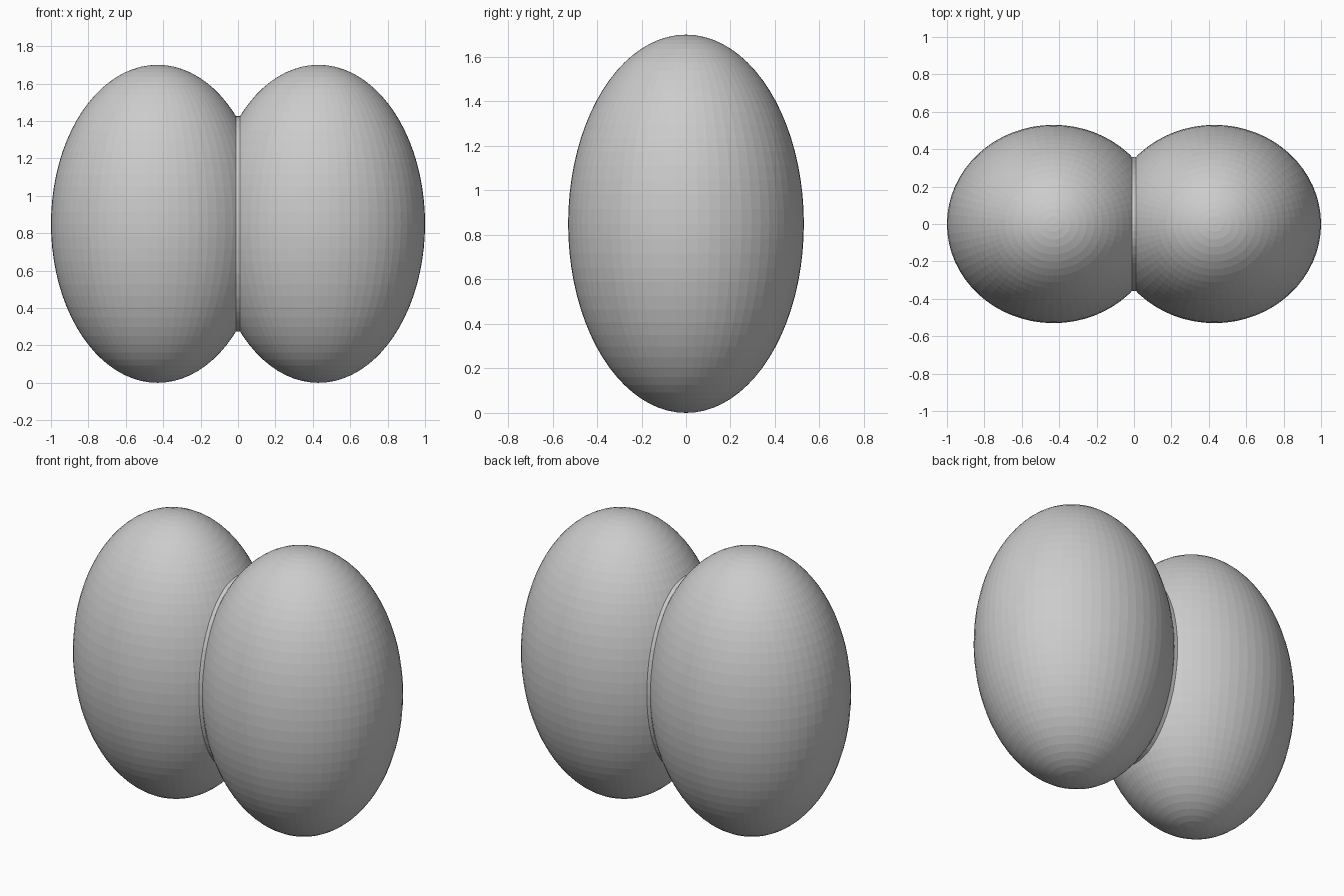
import bpy, bmesh
from mathutils import Matrix, Vector

if "Cube" in bpy.data.objects:
    bpy.data.objects.remove(bpy.data.objects["Cube"])

RADII = (0.57, 0.53, 0.85)
CENTRE = Vector((0.43, 0, 0.85))
SEAM = 0.012  # half width of the bevelled seam

# Right lobe: ellipsoid cut open just beside the centre plane
bm = bmesh.new()
bmesh.ops.create_uvsphere(bm, u_segments=64, v_segments=40, radius=1,
                          matrix=Matrix.Translation(CENTRE) @ Matrix.Diagonal((*RADII, 1)))
bmesh.ops.bisect_plane(bm, geom=bm.verts[:] + bm.edges[:] + bm.faces[:], dist=1e-5,
                       plane_co=(SEAM, 0, 0), plane_no=(1, 0, 0), clear_inner=True)

# Left lobe: mirrored copy
dup = bmesh.ops.duplicate(bm, geom=bm.verts[:] + bm.edges[:] + bm.faces[:])["geom"]
for v in dup:
    if isinstance(v, bmesh.types.BMVert):
        v.co.x *= -1
bmesh.ops.reverse_faces(bm, faces=[f for f in dup if isinstance(f, bmesh.types.BMFace)])

# Narrow seam strip joining the lobes
rim = [e for e in bm.edges if e.is_boundary]
bmesh.ops.bridge_loops(bm, edges=rim)
bmesh.ops.recalc_face_normals(bm, faces=bm.faces[:])

mesh = bpy.data.meshes.new("twin_lobes")
bm.to_mesh(mesh)
bm.free()
obj = bpy.data.objects.new("twin_lobes", mesh)
bpy.context.collection.objects.link(obj)
